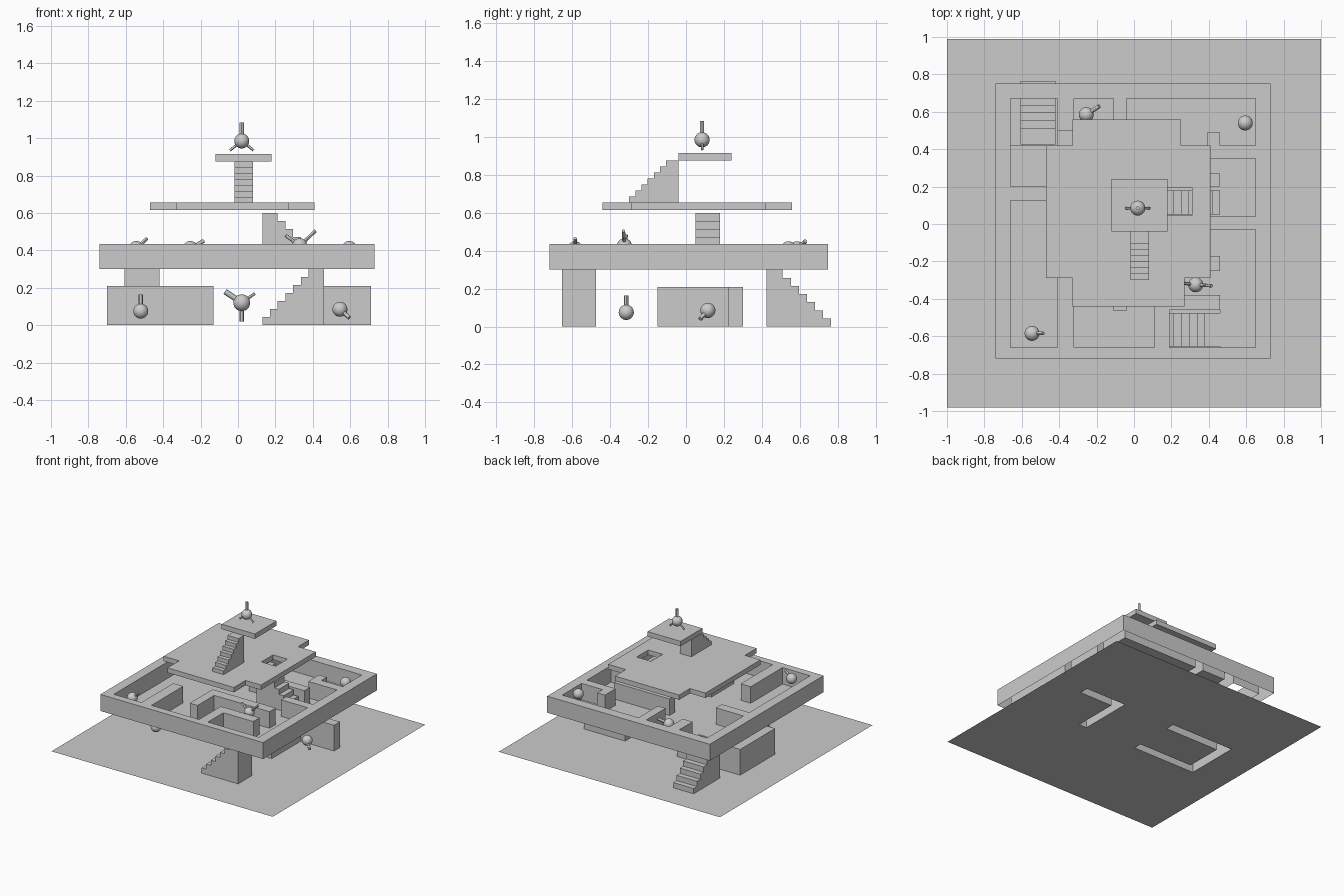
import bpy, bmesh
from mathutils import Vector, Matrix

cube = bpy.data.objects.get("Cube")
if cube:
    bpy.data.objects.remove(cube, do_unlink=True)


def finish(name, bm, smooth=False):
    mesh = bpy.data.meshes.new(name)
    bm.to_mesh(mesh)
    bm.free()
    obj = bpy.data.objects.new(name, mesh)
    bpy.context.collection.objects.link(obj)
    if smooth:
        bpy.ops.object.select_all(action='DESELECT')
        obj.select_set(True)
        bpy.context.view_layer.objects.active = obj
        bpy.ops.object.shade_smooth_by_angle()
    return obj


def terrace(name, z0, z1, walls, floors=(), holes=(), closed=False):
    """Sheet at z0 with wall rectangles (x0, x1, y0, y1) raised to z1."""
    rects = [*walls, *floors, *holes]
    xs = sorted({v for r in rects for v in r[:2]})
    ys = sorted({v for r in rects for v in r[2:]})

    def inside(i, j, group):
        if not (0 <= i < len(xs) - 1 and 0 <= j < len(ys) - 1):
            return False
        x, y = (xs[i] + xs[i + 1]) / 2, (ys[j] + ys[j + 1]) / 2
        return any(a < x < b and c < y < d for a, b, c, d in group)

    def raised(i, j):
        return inside(i, j, walls) and not inside(i, j, holes)

    bm = bmesh.new()

    def face(points):
        bm.faces.new([bm.verts.new(p) for p in points])

    for i in range(len(xs) - 1):
        for j in range(len(ys) - 1):
            up = raised(i, j)
            if not up and (inside(i, j, holes) or not inside(i, j, floors)):
                continue
            corners = [(xs[i], ys[j]), (xs[i + 1], ys[j]),
                       (xs[i + 1], ys[j + 1]), (xs[i], ys[j + 1])]
            face([(x, y, z1 if up else z0) for x, y in corners])
            if not up:
                continue
            if closed:
                face([(x, y, z0) for x, y in reversed(corners)])
            neighbours = [(i, j - 1), (i + 1, j), (i, j + 1), (i - 1, j)]
            for k, cell in enumerate(neighbours):
                if not raised(*cell):
                    a, b = corners[k], corners[(k + 1) % 4]
                    face([(*a, z0), (*b, z0), (*b, z1), (*a, z1)])
    bmesh.ops.remove_doubles(bm, verts=bm.verts, dist=0.0005)
    return finish(name, bm)


def stairs(name, foot, run, length, width, z0, z1, steps=7):
    """Stepped profile climbing along run from foot; the top step is double."""
    tread, rise = length / (steps + 1), (z1 - z0) / steps
    profile = [(0, z0)]
    for s in range(steps):
        profile += [(s * tread, z0 + (s + 1) * rise),
                    ((s + 1) * tread, z0 + (s + 1) * rise)]
    profile[-1] = (length, z1)
    profile.append((length, z0))
    run = Vector((*run, 0))
    side = Vector((-run.y, run.x, 0)) * width
    origin = Vector((*foot, 0)) - side / 2
    bm = bmesh.new()
    base = bm.faces.new([bm.verts.new(origin + run * d + Vector((0, 0, z)))
                         for d, z in profile])
    grown = bmesh.ops.extrude_face_region(bm, geom=[base], use_keep_orig=True)
    moved = [v for v in grown["geom"] if isinstance(v, bmesh.types.BMVert)]
    bmesh.ops.translate(bm, vec=side, verts=moved)
    bmesh.ops.recalc_face_normals(bm, faces=bm.faces)
    return finish(name, bm)


def figure(name, centre, limbs, radius=0.04):
    """Ball with thin peg limbs; each limb is a vector from the centre."""
    bm = bmesh.new()
    bmesh.ops.create_uvsphere(bm, u_segments=24, v_segments=14, radius=radius)
    for *tip, thick in limbs:
        tip = Vector(tip)
        turn = Vector((0, 0, 1)).rotation_difference(tip).to_matrix().to_4x4()
        bmesh.ops.create_cone(bm, cap_ends=True, segments=12, radius1=thick,
                              radius2=thick, depth=tip.length,
                              matrix=Matrix.Translation(tip / 2) @ turn)
    bmesh.ops.translate(bm, vec=Vector(centre), verts=bm.verts)
    return finish(name, bm, smooth=True)


# Ground sheet with low U-shaped and L-shaped walls raised from it
terrace("ground", 0, 0.21,
        walls=[(-0.70, -0.62, -0.15, 0.30), (-0.70, -0.13, 0.225, 0.30),
               (-0.70, -0.13, -0.15, -0.08),
               (0.34, 0.41, -0.15, 0.30), (0.34, 0.71, 0.225, 0.30)],
        floors=[(-1, 1, -0.98, 0.99)])

# Maze floor: rim, partitions and two stairwells
rim = [(-0.74, -0.66, -0.72, 0.75), (0.65, 0.73, -0.72, 0.75),
       (-0.74, 0.73, -0.72, -0.66), (-0.74, 0.73, 0.67, 0.75)]
partitions = [
    (-0.41, -0.32, 0.50, 0.67), (-0.11, -0.04, 0.42, 0.67),
    (-0.66, -0.41, 0.125, 0.20), (-0.41, -0.32, -0.66, -0.25),
    (0.11, 0.19, -0.66, -0.38), (0.11, 0.46, -0.46, -0.38),
    (-0.11, -0.04, -0.465, -0.17), (-0.11, 0.46, -0.25, -0.17),
    (0.41, 0.65, -0.03, 0.04), (0.39, 0.65, 0.35, 0.42),
    (0.39, 0.46, 0.35, 0.49), (-0.04, 0.46, 0.20, 0.27),
]
terrace("maze_floor", 0.30, 0.435, walls=rim + partitions,
        floors=[(-0.74, 0.73, -0.72, 0.75)],
        holes=[(-0.66, -0.41, 0.42, 0.67), (0.19, 0.46, -0.66, -0.46)])

# Upper slab with notched corners and a stair opening, then the summit slab
terrace("upper_slab", 0.615, 0.655, closed=True,
        walls=[(-0.47, 0.41, -0.29, 0.42), (-0.33, 0.27, -0.44, -0.29),
               (-0.33, 0.25, 0.42, 0.56)],
        holes=[(0.18, 0.31, 0.045, 0.195)])
terrace("summit_slab", 0.875, 0.915, closed=True,
        walls=[(-0.12, 0.18, -0.04, 0.24)])

# Flights of stairs between the levels
stairs("front_stairs", (0.13, -0.565), (1, 0), 0.33, 0.18, 0, 0.30)
stairs("back_stairs", (-0.513, 0.765), (0, -1), 0.34, 0.185, 0, 0.30)
stairs("middle_stairs", (0.46, 0.115), (-1, 0), 0.33, 0.13, 0.30, 0.60)
stairs("summit_stairs", (0.03, -0.30), (0, 1), 0.26, 0.10, 0.655, 0.875)

# Ball figures standing around the levels
figure("summit_figure", (0.02, 0.085, 0.985),
       [(0, 0, 0.10, 0.011), (-0.063, 0, -0.05, 0.007), (0.063, 0, -0.05, 0.007)])
figure("ground_left_figure", (-0.52, -0.315, 0.075), [(0, 0, 0.09, 0.011)])
figure("ground_right_figure", (0.545, 0.115, 0.085), [(0.05, -0.04, -0.045, 0.011)])
figure("ground_middle_figure", (0.02, 0.08, 0.12),
       [(0, 0, -0.10, 0.011), (-0.09, 0, 0.06, 0.015), (0.07, 0, 0.05, 0.008)],
       radius=0.045)
figure("maze_front_left_figure", (-0.545, -0.585, 0.41), [(0.06, 0, 0.055, 0.009)])
figure("maze_front_right_figure", (0.33, -0.325, 0.425),
       [(-0.075, 0.01, 0.055, 0.009), (0.085, -0.005, 0.08, 0.009)])
figure("maze_back_figure", (-0.255, 0.585, 0.41), [(0.07, 0.045, 0.04, 0.011)])
figure("maze_corner_figure", (0.595, 0.54, 0.41), [(0, 0, -0.09, 0.011)])
